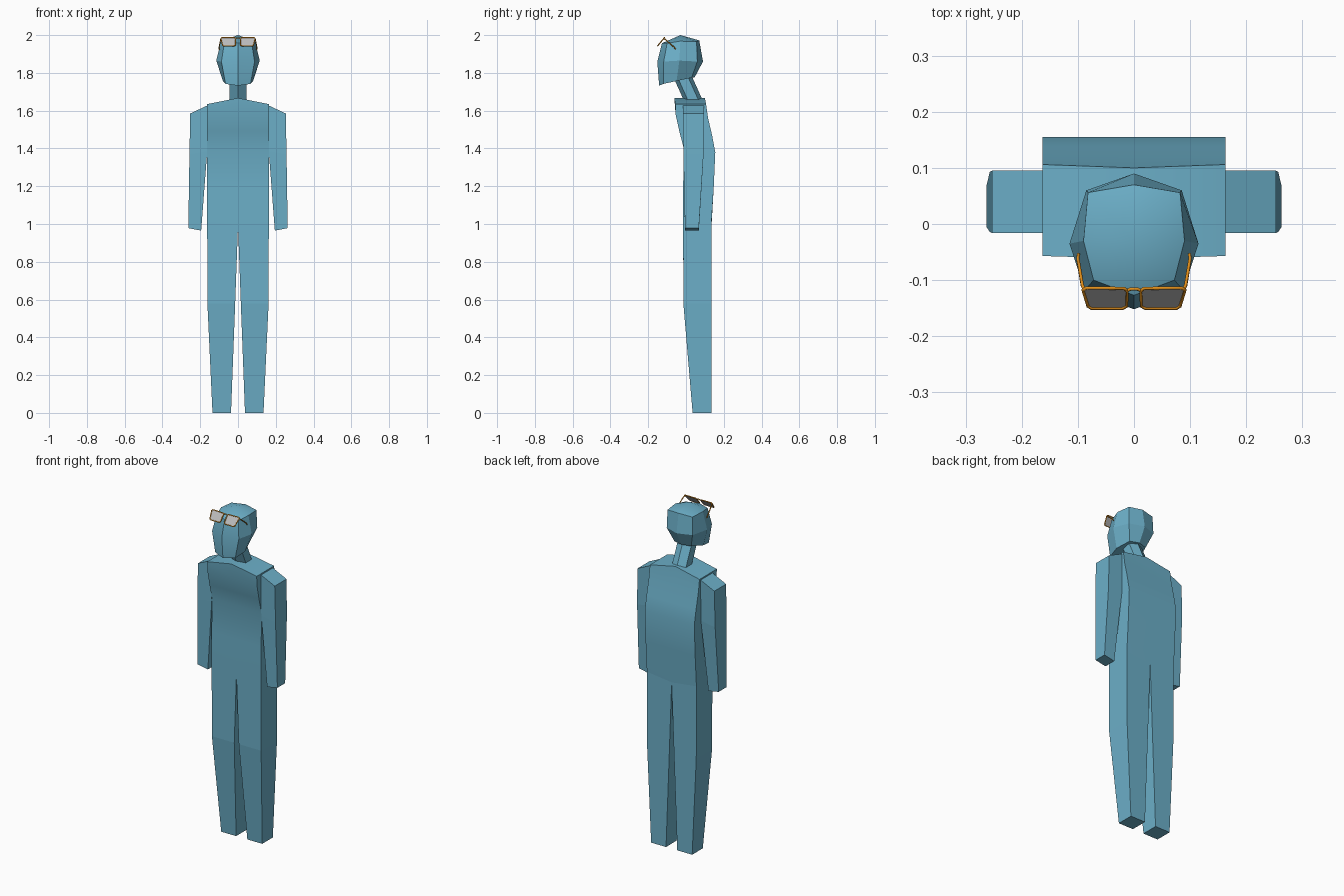
import bpy, bmesh, math

if "Cube" in bpy.data.objects:
    bpy.data.objects.remove(bpy.data.objects["Cube"])


def material(name, color):
    m = bpy.data.materials.new(name)
    m.diffuse_color = (*color, 1)
    m.use_nodes = True
    m.node_tree.nodes["Principled BSDF"].inputs["Base Color"].default_value = m.diffuse_color
    return m


BLUE = material("body_blue", (0.15, 0.43, 0.58))
ORANGE = material("frame_orange", (0.75, 0.27, 0.01))
GREY = material("lens_grey", (0.5, 0.5, 0.5))


def loft(name, rings, mat=BLUE, apex=None, smooth=None):
    """Skin a stack of equal-length point rings and cap both ends."""
    bm = bmesh.new()
    vs = [[bm.verts.new(p) for p in r] for r in rings]
    n = len(vs[0])
    for a, b in zip(vs, vs[1:]):
        for i in range(n):
            j = (i + 1) % n
            bm.faces.new((a[i], a[j], b[j], b[i]))
    bm.faces.new(vs[0])
    if apex:
        tip = bm.verts.new(apex)
        for i in range(n):
            bm.faces.new((vs[-1][i], vs[-1][(i + 1) % n], tip))
    else:
        bm.faces.new(vs[-1])
    bmesh.ops.recalc_face_normals(bm, faces=bm.faces)
    me = bpy.data.meshes.new(name)
    bm.to_mesh(me)
    bm.free()
    ob = bpy.data.objects.new(name, me)
    bpy.context.collection.objects.link(ob)
    me.materials.append(mat)
    if smooth:
        bpy.ops.object.select_all(action='DESELECT')
        ob.select_set(True)
        bpy.context.view_layer.objects.active = ob
        bpy.ops.object.shade_smooth_by_angle(angle=math.radians(smooth))
    return ob


def rect(s, x0, x1, y0, y1, z0, z1):
    """Four-sided ring, z0 at the inner edge and z1 at the outer edge."""
    return [(s * x0, y0, z0), (s * x1, y0, z1), (s * x1, y1, z1), (s * x0, y1, z0)]


def half_ring(pts):
    """Mirror a half ring whose first and last points lie on x = 0."""
    return pts + [(-x, y, z) for x, y, z in pts[-2:0:-1]]


def wire(name, pts, radius, closed=False):
    cu = bpy.data.curves.new(name, 'CURVE')
    cu.dimensions = '3D'
    cu.bevel_depth = radius
    cu.bevel_resolution = 1
    cu.use_fill_caps = True
    sp = cu.splines.new('POLY')
    sp.points.add(len(pts) - 1)
    for p, co in zip(sp.points, pts):
        p.co = (*co, 1)
    sp.use_cyclic_u = closed
    cu.materials.append(ORANGE)
    ob = bpy.data.objects.new(name, cu)
    bpy.context.collection.objects.link(ob)


# Torso: side profile swept across the width, ridge raised in the middle
edge = [(-.057, 1.635), (-.055, 1.58), (-.035, 1.49), (-.012, 1.40), (-.015, 1.2),
        (-.015, 1.01), (.135, 1.01), (.147, 1.2), (.155, 1.38), (.138, 1.47),
        (.117, 1.56), (.106, 1.635)]
mid = [(y, z + (.032 if z > 1.6 else -.02 if z < 1.05 else 0)) for y, z in edge]
mid[0], mid[-1] = (-.062, 1.667), (.1, 1.667)
loft("torso", [[(x, y, z) for y, z in prof]
               for x, prof in ((-.163, edge), (0, mid), (.163, edge))], smooth=30)

# Arms and legs
for s, side in ((-1, "left"), (1, "right")):
    loft(side + "_arm", [rect(s, .163, .253, -.016, .095, 1.627, 1.585),
                         rect(s, .163, .257, -.014, .093, 1.385, 1.37),
                         rect(s, .195, .263, -.005, .068, .965, .978)])
    loft(side + "_leg", [rect(s, .0, .163, -.015, .135, .99, 1.01),
                         rect(s, .015, .162, -.014, .135, .58, .58),
                         rect(s, .037, .135, .035, .135, 0, 0)])

# Neck: leaning hexagonal column
loft("neck", [half_ring([(0, y - .05, z), (.045, y - .028, z),
                         (.045, y + .028, z), (0, y + .05, z)])
              for y, z in ((.045, 1.64), (-.027, 1.80))])

# Head: three eight-sided rings with a low crown
loft("head", [
    half_ring([(0, -.142, 1.732), (.066, -.12, 1.742), (.08, -.05, 1.757),
               (.055, .03, 1.775), (0, .046, 1.777)]),
    half_ring([(0, -.152, 1.86), (.088, -.118, 1.86), (.115, -.035, 1.865),
               (.085, .06, 1.86), (0, .09, 1.86)]),
    half_ring([(0, -.127, 1.957), (.072, -.1, 1.957), (.09, -.03, 1.968),
               (.082, .056, 1.965), (0, .07, 1.972)])],
    apex=(0, -.03, 2.0), smooth=25)


# Glasses pushed up on the forehead: u across, v up the tilted lens plane
def on_lens(u, v):
    return (u, -.151 + .037 * v, 1.942 + .045 * v)


outline = [(.012, .88), (.018, .98), (.085, 1), (.091, .9), (.082, .12),
           (.076, .02), (.02, .02), (.013, .12)]
for s, side in ((-1, "left"), (1, "right")):
    pts = [on_lens(s * u, v) for u, v in outline]
    wire(side + "_rim", pts, .003, True)
    loft(side + "_lens", [pts, [(x, y + .0012, z - .001) for x, y, z in pts]], GREY)
    wire(side + "_temple", [on_lens(s * .088, .92), (s * .092, -.11, 1.977),
                            (s * .1, -.062, 1.935), (s * .099, -.054, 1.924)], .003)
wire("bridge", [on_lens(-.014, .85), on_lens(-.006, .95), on_lens(.006, .95),
                on_lens(.014, .85)], .003)
